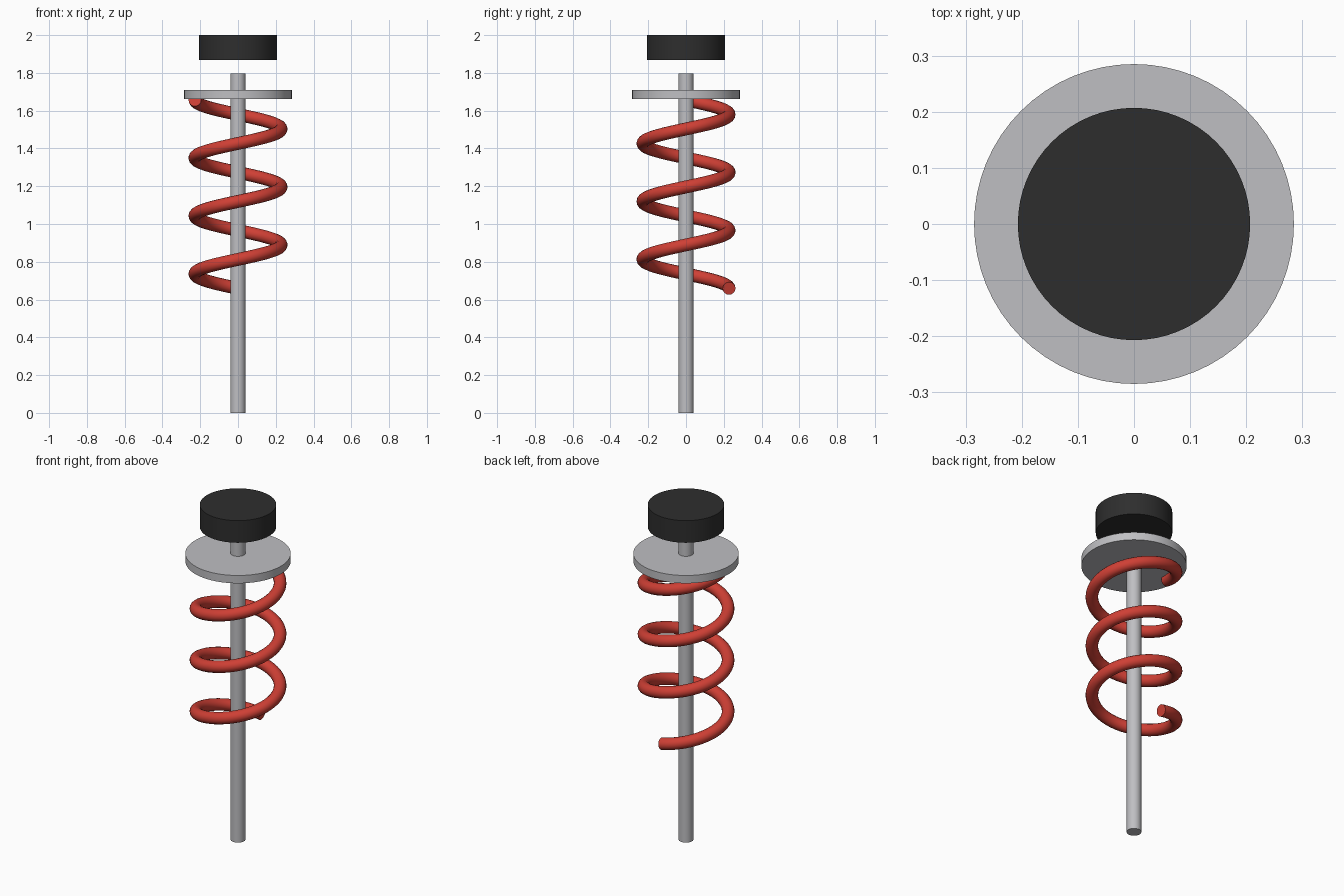
import bpy
from math import cos, sin, pi, radians

cube = bpy.data.objects.get("Cube")
if cube:
    bpy.data.objects.remove(cube, do_unlink=True)


def make_material(name, rgb):
    mat = bpy.data.materials.new(name)
    mat.use_nodes = True
    colour = (*rgb, 1.0)
    mat.diffuse_color = colour
    mat.node_tree.nodes["Principled BSDF"].inputs["Base Color"].default_value = colour
    return mat


steel = make_material("steel grey", (0.52, 0.52, 0.54))
red = make_material("spring red", (0.62, 0.05, 0.035))
black = make_material("cap black", (0.027, 0.027, 0.027))


def shade(obj):
    bpy.ops.object.select_all(action='DESELECT')
    obj.select_set(True)
    bpy.context.view_layer.objects.active = obj
    bpy.ops.object.shade_smooth_by_angle(angle=radians(35))


def disc(name, radius, bottom, top, mat, sides=64):
    bpy.ops.mesh.primitive_cylinder_add(
        vertices=sides, radius=radius, depth=top - bottom,
        location=(0, 0, (bottom + top) / 2))
    obj = bpy.context.object
    obj.name = name
    obj.data.materials.append(mat)
    shade(obj)


# Central rod, spring plate and floating top cap
disc("rod", 0.04, 0.0, 1.797, steel, 32)
disc("spring_plate", 0.285, 1.662, 1.709, steel)
disc("top_cap", 0.207, 1.868, 2.0, black)

# Coil spring: a helix starting at the back, rising counter-clockwise
turns, pitch, coil_radius, start_z = 3.25, 0.307, 0.228, 0.659
steps = 208
curve = bpy.data.curves.new("coil_path", 'CURVE')
curve.dimensions = '3D'
curve.bevel_depth = 0.034
curve.bevel_resolution = 6
curve.use_fill_caps = True
spline = curve.splines.new('POLY')
spline.points.add(steps)
for i, point in enumerate(spline.points):
    t = turns * i / steps
    a = pi / 2 + 2 * pi * t
    point.co = (coil_radius * cos(a), coil_radius * sin(a), start_z + pitch * t, 1)
spring = bpy.data.objects.new("coil_spring", curve)
bpy.context.collection.objects.link(spring)
curve.materials.append(red)
bpy.ops.object.select_all(action='DESELECT')
spring.select_set(True)
bpy.context.view_layer.objects.active = spring
bpy.ops.object.convert(target='MESH')
spring = bpy.context.object

# Weld the end caps to the tube so that their rims stay sharp
weld = spring.modifiers.new("weld", 'WELD')
weld.merge_threshold = 0.0005
bpy.ops.object.modifier_apply(modifier=weld.name)
shade(spring)
